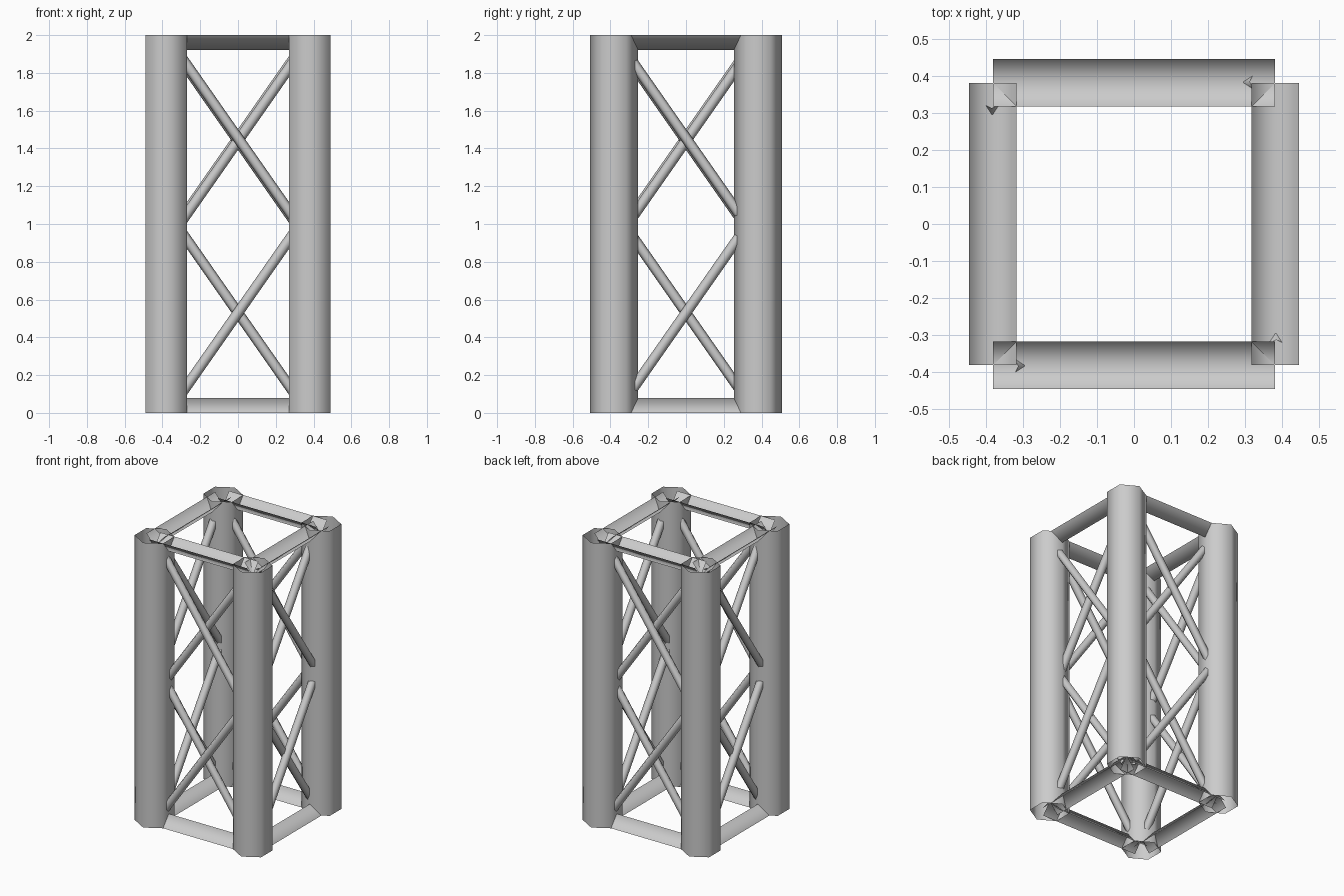
import bpy
from math import sin, cos, pi
from mathutils import Vector, Matrix

if "Cube" in bpy.data.objects:
    bpy.data.objects.remove(bpy.data.objects["Cube"])

C = 0.381          # leg centre offset
H = 2.0            # height


def sweep(name, profile, a, b, side, closed=True):
    """Open-ended smooth prism: profile (u along side, v) swept from a to b."""
    a, b, u = Vector(a), Vector(b), Vector(side).normalized()
    v = (b - a).normalized().cross(u)
    n = len(profile)
    verts = [p + u * s + v * t for p in (a, b) for s, t in profile]
    faces = [(i, (i + 1) % n, n + (i + 1) % n, n + i)
             for i in range(n if closed else n - 1)]
    mesh = bpy.data.meshes.new(name)
    mesh.from_pydata(verts, [], faces)
    mesh.polygons.foreach_set("use_smooth", [True] * len(faces))
    obj = bpy.data.objects.new(name, mesh)
    bpy.context.collection.objects.link(obj)
    return obj


def hexagon(r):
    return [(r * cos(pi / 2 + i * pi / 3), r * sin(pi / 2 + i * pi / 3))
            for i in range(6)]


# Hexagonal hollow legs
for sx in (-1, 1):
    for sy in (-1, 1):
        sweep("leg", hexagon(0.127), (sx * C, sy * C, 0), (sx * C, sy * C, H), (1, 0, 0))

# Four identical faces, built at the front and turned around z
W, D = 0.0635, 0.078
valley = [(-W, 0), (0, -D), (W, 0)]
ridge = [(W, 0), (0, D), (-W, 0)]
E, SLOPE = 0.335, 1.43
for k in range(4):
    turn = Matrix.Rotation(k * pi / 2, 4, 'Z')
    parts = [
        # Half-open V bars at top and bottom
        sweep("top_bar", valley, (-C, -C, H), (C, -C, H), (0, 1, 0), False),
        sweep("bottom_bar", ridge, (-C, -C, 0), (C, -C, 0), (0, 1, 0), False),
    ]
    # Crossed braces, one passing outside the other
    for level, zc, s in (("upper", 1.455, -1), ("lower", 0.53, 1)):
        for layer, y, d in (("outer", -0.384, s), ("inner", -0.351, -s)):
            z = zc if layer == "outer" else zc - 0.015 * (level == "upper")
            dz = d * E * SLOPE
            parts.append(sweep(f"{level}_{layer}_brace", hexagon(0.0275),
                               (-E, y, z - dz), (E, y, z + dz), (0, 1, 0)))
    for p in parts:
        p.data.transform(turn)
